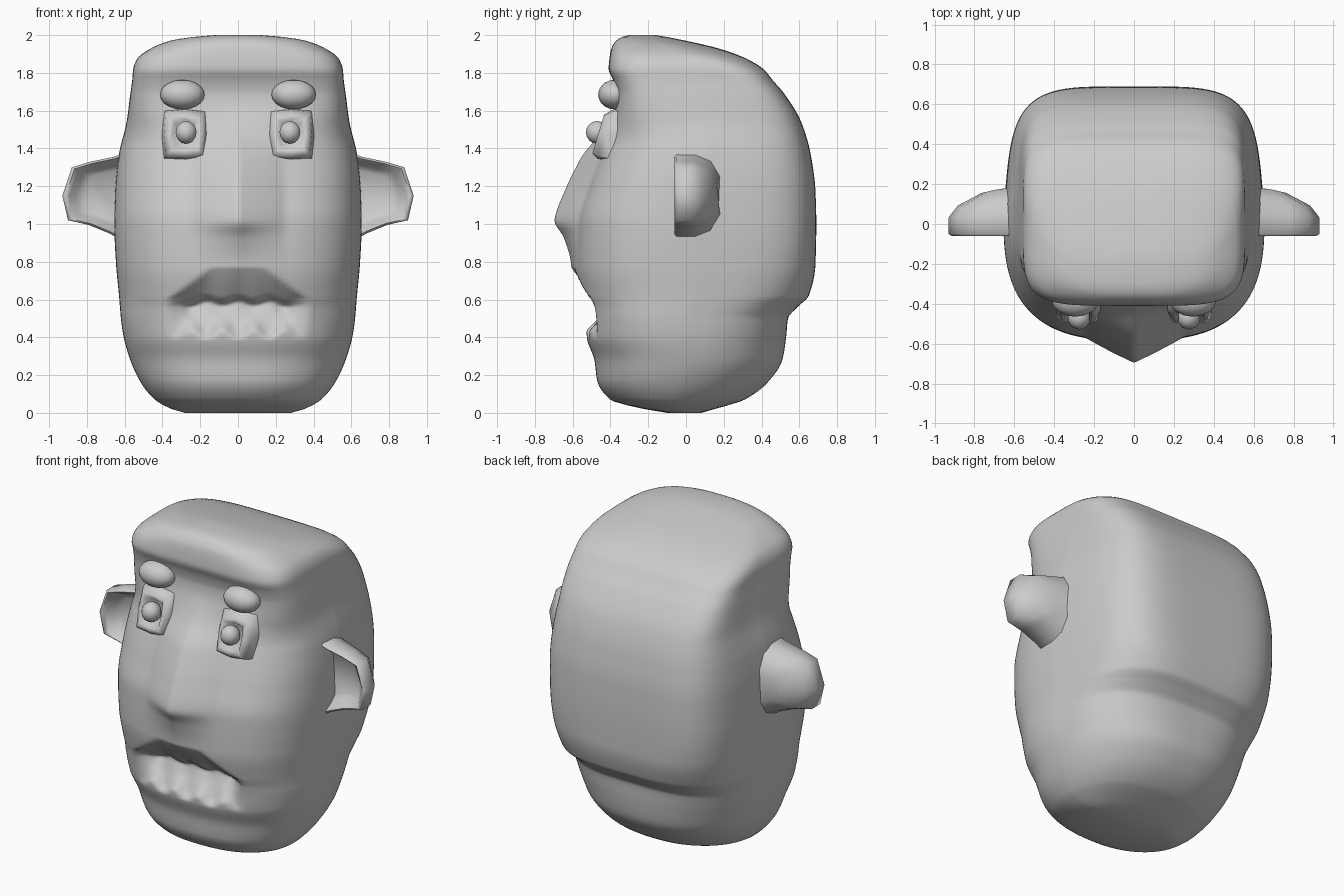
import bpy, bmesh, math
from mathutils import Vector

if "Cube" in bpy.data.objects:
    bpy.data.objects.remove(bpy.data.objects["Cube"])


def finish(name, bm, angle=45, mirror=False):
    bmesh.ops.recalc_face_normals(bm, faces=bm.faces[:])
    me = bpy.data.meshes.new(name)
    bm.to_mesh(me)
    bm.free()
    ob = bpy.data.objects.new(name, me)
    bpy.context.collection.objects.link(ob)
    bpy.ops.object.select_all(action='DESELECT')
    ob.select_set(True)
    bpy.context.view_layer.objects.active = ob
    bpy.ops.object.shade_smooth_by_angle(angle=math.radians(angle))
    if mirror:
        ob.modifiers.new("mirror", 'MIRROR').use_mirror_merge = False
    return ob


def loft(bm, rings, cap_start=True, cap_end=True):
    loops = [[bm.verts.new(p) for p in r] for r in rings]
    n = len(loops[0])
    for a, b in zip(loops, loops[1:]):
        for i in range(n):
            j = (i + 1) % n
            bm.faces.new((a[i], a[j], b[j], b[i]))
    if cap_start:
        bm.faces.new(loops[0])
    if cap_end:
        bm.faces.new(loops[-1])


def interp(rows, z, smooth=False):
    """Linear or smooth (no overshoot) look-up in a table keyed by height."""
    k = next((i for i in range(len(rows) - 1) if z <= rows[i + 1][0]), len(rows) - 2)
    a, b = rows[k], rows[k + 1]
    h = b[0] - a[0]
    t = (z - a[0]) / h

    def slope(i, c):
        return (rows[i + 1][c] - rows[i][c]) / (rows[i + 1][0] - rows[i][0])

    def tangent(i, c):
        if i == 0 or i == len(rows) - 1:
            return slope(min(i, len(rows) - 2), c)
        p, q = slope(i - 1, c), slope(i, c)
        return 2 * p * q / (p + q) if p * q > 0 else 0

    out = []
    for c in range(1, len(a)):
        if not smooth:
            out.append(a[c] + (b[c] - a[c]) * t)
            continue
        m0, m1 = tangent(k, c) * h, tangent(k + 1, c) * h
        out.append((2*t**3 - 3*t*t + 1) * a[c] + (t**3 - 2*t*t + t) * m0
                   + (3*t*t - 2*t**3) * b[c] + (t**3 - t*t) * m1)
    return out


# Head profile: height, half width, front y, back y
PROFILE = [
    (0, .28, -.10, .08), (.02, .35, -.22, .15), (.07, .44, -.40, .31),
    (.17, .52, -.47, .44), (.28, .57, -.485, .51), (.40, .605, -.525, .53),
    (.50, .62, -.53, .54), (.56, .625, -.54, .59), (.62, .63, -.56, .65),
    (.78, .645, -.585, .685), (1, .655, -.58, .69), (1.18, .65, -.53, .685),
    (1.37, .63, -.46, .66), (1.54, .59, -.395, .61), (1.69, .57, -.37, .52),
    (1.76, .56, -.385, .46), (1.82, .555, -.41, .41), (1.88, .53, -.405, .31),
    (1.93, .46, -.395, .17), (1.97, .36, -.37, 0), (1.99, .24, -.34, -.10),
    (2, .12, -.30, -.16)]
# Nose ridge: height, protrusion
NOSE = [(0, 0), (.5, 0), (.68, .015), (.8, .025), (.93, .065), (1.02, .118),
        (1.34, .09), (1.5, .03), (1.65, 0), (2, 0)]
# Squareness of the section: height, front exponent, back exponent
SQUARE = [(0, 2.3, 2.2), (.3, 2.5, 2.5), (.6, 2.8, 3.4), (.9, 2.9, 4.4), (1.4, 2.9, 4.8),
          (1.75, 5.3, 5.3), (1.85, 4.6, 4.2), (1.95, 3, 2.5), (2, 2.3, 2.2)]


def mouth_depth(x, z):
    ax = abs(x)
    fade = max(0, min(1, (.37 - ax) / .12))
    wave = math.sin(math.pi * x / .165) ** 2
    top = .77 - .15 * max(0, (ax - .14) / .2)
    lip = .575 + .025 * (1 - wave) - .15 * max(0, ax - .2)
    low = .39 + .05 * wave
    rows = [(0, 0), (low, 0), (low + .035, .035), (.51, .075),
            (lip - .01, .12), (lip + .03, .075), (top, 0), (2, 0)]
    return fade * interp(rows, z)[0]


def head_ring(z, n=168):
    w, yf, yb = interp(PROFILE, z, True)
    ef, eb = interp(SQUARE, z, True)
    yc, h = (yf + yb) / 2, (yb - yf) / 2
    t = max(0, min(1, (z - 1.4) / .4))
    nose = interp(NOSE, z, True)[0]
    pts = []
    for i in range(n):
        a = 2 * math.pi * i / n
        c, s = math.cos(a), math.sin(a)
        e = ef if s < 0 else eb
        r = (abs(c) ** e + abs(s) ** e) ** (-1 / e)
        x, y = w * r * c, yc + h * r * s
        if s < 0:
            y -= nose * max(0, 1 - abs(x) / .25)
            y += mouth_depth(x, z)
        else:
            x *= 1 - .08 * (1 - t) * r * s
        pts.append((x, y, z))
    return pts


# Head
bm = bmesh.new()
levels = sorted({round(i * .02, 3) for i in range(101)} | {p[0] for p in PROFILE}
                | {round(.38 + i * .01, 3) for i in range(40)} | {1.95, 1.995})
loft(bm, [head_ring(z) for z in levels])
finish("head", bm, 60)

# Ears: cupped at the front, rounded behind
OUTLINE = [(.56, 1.39), (.66, 1.355), (.78, 1.33), (.88, 1.30), (.93, 1.15),
           (.90, 1.02), (.79, .995), (.68, .95), (.56, .88)]


def ear_ring(y, s, cx=.60, cz=1.15):
    pts = []
    for x, z in OUTLINE:
        px, pz = cx + (x - cx) * s, cz + (z - cz) * s
        thin = 1 - .35 * max(0, (px - .66) / .27) if y > 0 else 1
        pts.append((px, y * thin, pz))
    return pts


bm = bmesh.new()
loft(bm, [ear_ring(.03, .65), ear_ring(.0, .78), ear_ring(-.045, .89),
          ear_ring(-.06, .95), ear_ring(-.05, 1), ear_ring(.05, 1),
          ear_ring(.13, .86), ear_ring(.18, .5)])
finish("ears", bm, 70, True)


# Eye sockets: square frames leaning with the face
def socket_ring(s, depth, c=(.28, -.415, 1.475)):
    out = []
    for i in range(8):
        a = math.pi * i / 4
        k = 1.3 if i % 2 else 1
        x, z = math.cos(a) * k * s, math.sin(a) * k * s * 1.15
        out.append((c[0] + x, c[1] - depth + z * .3, c[2] + z))
    return out


bm = bmesh.new()
loft(bm, [socket_ring(.125, -.06), socket_ring(.112, .015), socket_ring(.09, .05),
          socket_ring(.07, .05), socket_ring(.055, .025)])
finish("eye_sockets", bm, 70, True)


def blob(name, loc, size, u=16, v=10):
    bm = bmesh.new()
    bmesh.ops.create_uvsphere(bm, u_segments=u, v_segments=v, radius=1)
    for p in bm.verts:
        p.co = Vector([loc[i] + p.co[i] * size[i] for i in range(3)])
    finish(name, bm, 60, True)


# Eyeballs and brows
blob("eyeballs", (.275, -.47, 1.485), (.058, .06, .06), 10, 8)
blob("brows", (.295, -.38, 1.685), (.118, .085, .078))
